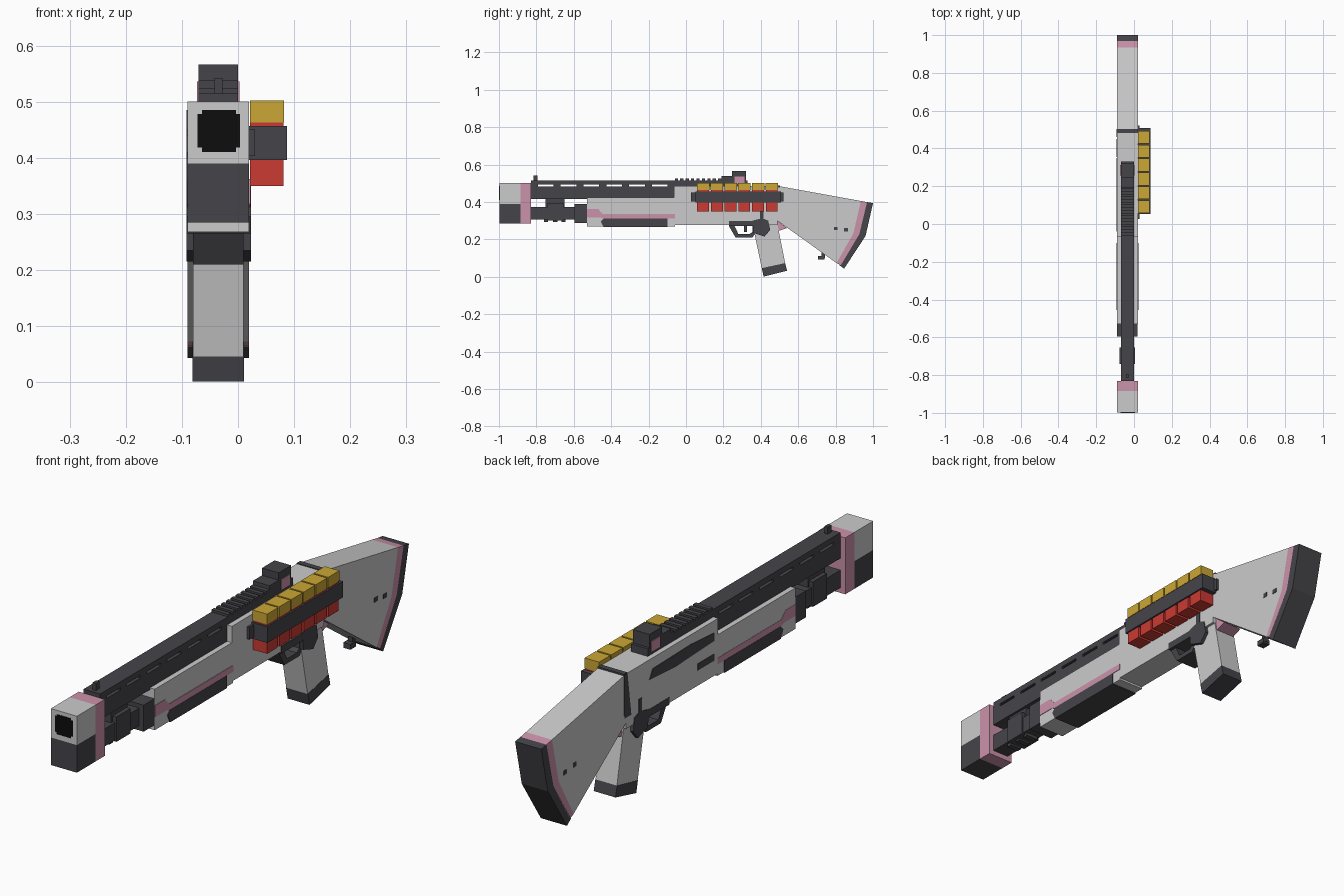
import bpy, bmesh


def material(name, rgb):
    m = bpy.data.materials.new(name)
    m.diffuse_color = (*rgb, 1)
    return m


GREY = material("light grey", (0.60, 0.60, 0.60))
DARK = material("dark grey", (0.060, 0.058, 0.067))
PINK = material("pink", (0.60, 0.29, 0.40))
GOLD = material("brass yellow", (0.60, 0.39, 0.035))
RED = material("red", (0.60, 0.042, 0.032))
BLACK = material("black", (0.004, 0.004, 0.004))

X0, X1 = -0.09, 0.02      # full body width
B0, B1 = -0.07, 0.0       # barrel width


def prism(name, pts, mat, x0=X0, x1=X1):
    """Side profile of (y, z) points extruded across x."""
    bm = bmesh.new()
    a = [bm.verts.new((x0, y, z)) for y, z in pts]
    b = [bm.verts.new((x1, y, z)) for y, z in pts]
    bm.faces.new(a)
    bm.faces.new(b[::-1])
    for i in range(len(pts)):
        j = (i + 1) % len(pts)
        bm.faces.new((a[i], b[i], b[j], a[j]))
    bmesh.ops.recalc_face_normals(bm, faces=bm.faces)
    me = bpy.data.meshes.new(name)
    bm.to_mesh(me)
    bm.free()
    me.materials.append(mat)
    ob = bpy.data.objects.new(name, me)
    bpy.context.collection.objects.link(ob)
    return ob


def box(name, y0, y1, z0, z1, mat, x0=X0, x1=X1):
    return prism(name, [(y0, z0), (y1, z0), (y1, z1), (y0, z1)], mat, x0, x1)


def side_plates(name, pts, mat):
    """Thin painted plate on both flanks of the body."""
    prism(name + "_right", pts, mat, X1 - 0.003, X1 + 0.002)
    prism(name + "_left", pts, mat, X0 - 0.001, X0 + 0.003)


# Muzzle block with square bore
box("muzzle_top", -0.998, -0.885, 0.39, 0.50, GREY)
box("muzzle_base", -0.998, -0.885, 0.285, 0.39, DARK)
box("muzzle_band", -0.885, -0.83, 0.285, 0.50, PINK)
box("bore", -1.0, -0.99, 0.418, 0.478, BLACK, -0.072, 0.004)
box("bore_tall", -1.0, -0.99, 0.41, 0.485, BLACK, -0.064, -0.004)

# Barrel and ventilated rib
box("barrel", -0.83, -0.06, 0.417, 0.483, DARK, B0, B1)
box("rib", -0.83, 0.33, 0.493, 0.515, DARK, B0, B1)
for i in range(7):
    y = -0.83 + i * 0.122
    box("rib_post", y, y + 0.038, 0.48, 0.495, DARK, B0, B1)
box("rib_base", -0.06, 0.33, 0.475, 0.495, DARK, B0, B1)
box("front_sight", -0.815, -0.793, 0.515, 0.542, DARK, -0.042, -0.028)
for i in range(9):
    y = -0.06 + i * 0.029
    box("rail_tooth", y, y + 0.017, 0.51, 0.524, DARK, B0, B1)

# Rear sight
box("sight_base", 0.19, 0.32, 0.49, 0.538, DARK, B0, B1)
box("sight_head", 0.245, 0.32, 0.535, 0.566, DARK, B0, B1)
box("sight_side", 0.258, 0.312, 0.495, 0.536, PINK, B0 - 0.003, B1 + 0.003)

# Magazine tube, clamp and collar
box("magazine_tube", -0.84, -0.53, 0.305, 0.372, DARK, -0.07, 0.0)
box("tube_clamp", -0.74, -0.655, 0.30, 0.395, DARK, -0.076, 0.006)
box("clamp_bridge", -0.75, -0.65, 0.37, 0.42, DARK, -0.06, -0.01)
for y in (-0.76, -0.71, -0.665):
    box("clamp_tooth", y, y + 0.022, 0.293, 0.31, DARK, -0.06, -0.01)
box("tube_collar", -0.595, -0.53, 0.287, 0.388, DARK, -0.089, 0.019)

# Forend with stripe and grip panel
box("forend", -0.53, -0.06, 0.268, 0.424, GREY)
side_plates("forend_stripe", [(-0.53, 0.318), (-0.46, 0.318), (-0.445, 0.312), (-0.06, 0.312),
                              (-0.06, 0.336), (-0.445, 0.336), (-0.47, 0.362), (-0.53, 0.362)], PINK)
prism("forend_panel", [(-0.44, 0.265), (-0.10, 0.265), (-0.10, 0.312), (-0.44, 0.312),
                       (-0.455, 0.295)], DARK, X0 - 0.002, X1 + 0.003)

# Receiver with left ejection port and rear band
box("receiver", -0.065, 0.49, 0.276, 0.486, GREY)
prism("ejection_port", [(-0.04, 0.41), (0.20, 0.40), (0.35, 0.41), (0.33, 0.445),
                        (0.10, 0.45), (-0.04, 0.44)], DARK, X0 - 0.002, X0 + 0.003)
box("bolt_release", -0.04, 0.06, 0.335, 0.36, DARK, X0 - 0.002, X0 + 0.003)
box("rear_band_top", 0.482, 0.503, 0.478, 0.489, DARK)
prism("rear_band_left", [(0.46, 0.32), (0.50, 0.32), (0.503, 0.485), (0.483, 0.485)],
      DARK, X0 - 0.002, X0 + 0.003)

# Stock, pink band and butt pad
prism("stock", [(0.488, 0.486), (0.935, 0.405), (0.895, 0.232), (0.805, 0.073),
                (0.488, 0.30)], GREY)
prism("stock_band", [(0.935, 0.405), (0.968, 0.399), (0.927, 0.228), (0.828, 0.062),
                     (0.805, 0.073), (0.895, 0.232)], PINK)
prism("butt_pad", [(0.968, 0.399), (1.0, 0.394), (0.96, 0.218), (0.845, 0.043),
                   (0.82, 0.062), (0.927, 0.228)], DARK)
for y, z in ((0.79, 0.25), (0.845, 0.243)):
    side_plates("stock_mark", [(y, z), (y + 0.02, z), (y + 0.02, z + 0.017), (y, z + 0.017)], DARK)
box("sling_stud", 0.725, 0.742, 0.10, 0.145, DARK, -0.045, -0.025)
box("sling_loop", 0.705, 0.74, 0.092, 0.112, DARK, -0.05, -0.02)

# Pistol grip with dark foot
prism("grip", [(0.365, 0.235), (0.40, 0.29), (0.487, 0.29), (0.532, 0.068), (0.405, 0.042)][:3] +
      [(0.53, 0.073), (0.405, 0.046)], GREY, -0.08, 0.01)
prism("grip_foot", [(0.405, 0.046), (0.53, 0.073), (0.54, 0.032), (0.415, 0.001)],
      DARK, -0.081, 0.011)
prism("grip_wedge", [(0.48, 0.295), (0.495, 0.295), (0.54, 0.26), (0.495, 0.245)],
      PINK, -0.075, 0.005)

# Trigger guard, trigger and selector plates
prism("trigger_guard", [(0.23, 0.295), (0.23, 0.27), (0.265, 0.21), (0.355, 0.21), (0.385, 0.25),
                        (0.385, 0.295), (0.355, 0.295), (0.355, 0.24), (0.34, 0.228),
                        (0.28, 0.228), (0.26, 0.27), (0.26, 0.295)], DARK, -0.08, 0.01)
box("guard_plate", 0.23, 0.385, 0.27, 0.298, DARK, X0 - 0.001, X1 + 0.002)
box("trigger", 0.31, 0.325, 0.238, 0.28, DARK, -0.045, -0.025)
prism("grip_plate", [(0.355, 0.30), (0.36, 0.235), (0.42, 0.215), (0.45, 0.25), (0.44, 0.30),
                     (0.415, 0.31), (0.415, 0.36), (0.395, 0.36), (0.395, 0.31)],
      DARK, X0 - 0.002, X1 + 0.003)

# Side shell carrier with six cartridges
box("carrier_plate", 0.027, 0.522, 0.403, 0.45, DARK, 0.01, 0.03)
box("shell_carrier", 0.052, 0.508, 0.396, 0.457, DARK, 0.015, 0.087)
for i in range(6):
    y = 0.06 + i * 0.0735
    box("shell_case", y, y + 0.063, 0.35, 0.463, RED, 0.021, 0.081)
    box("shell_cap", y - 0.002, y + 0.065, 0.463, 0.502, GOLD, 0.021, 0.082)
